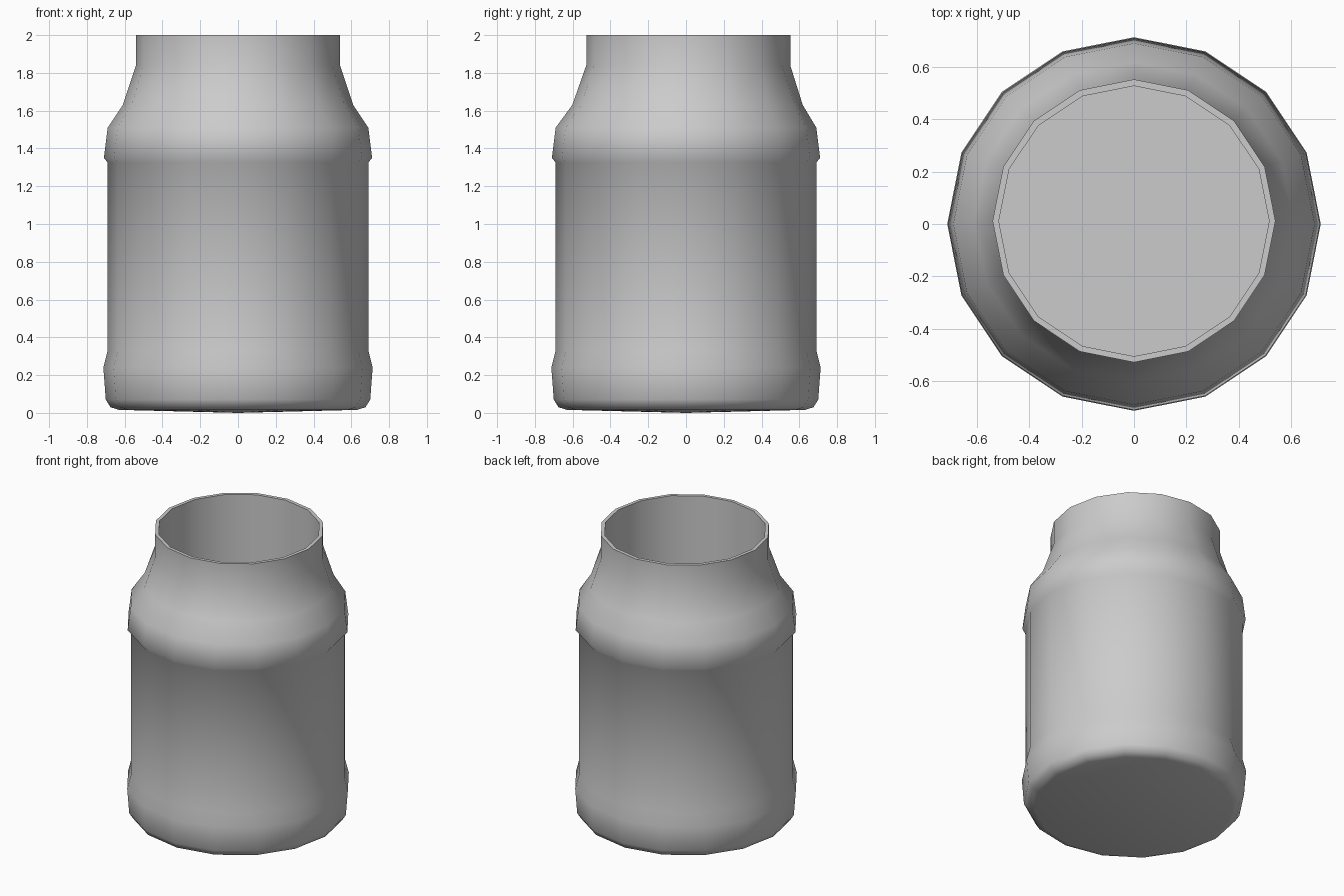
import bpy, bmesh, math

if "Cube" in bpy.data.objects:
    bpy.data.objects.remove(bpy.data.objects["Cube"])

SIDES = 16

# Profile: radius, height, y shift (neck sits slightly off centre)
profile = [
    # outer wall, bottom to rim
    (0.63, 0.016, 0), (0.675, 0.03, 0), (0.70, 0.07, 0), (0.713, 0.24, 0),
    (0.69, 0.33, 0), (0.69, 1.325, 0), (0.71, 1.35, 0), (0.69, 1.51, 0),
    (0.61, 1.63, 0.008), (0.54, 1.84, 0.012), (0.54, 2.0, 0.012),
    # inner wall, rim to floor
    (0.516, 2.0, 0.011), (0.516, 0.08, 0.011),
]

bm = bmesh.new()
rings = []
for r, z, dy in profile:
    rings.append([bm.verts.new((r * math.cos(2 * math.pi * i / SIDES),
                                r * math.sin(2 * math.pi * i / SIDES) + dy, z))
                  for i in range(SIDES)])

# Walls
for a, b in zip(rings, rings[1:]):
    for i in range(SIDES):
        j = (i + 1) % SIDES
        bm.faces.new((a[i], a[j], b[j], b[i]))

# Slightly bulged underside and flat inner floor
base = bm.verts.new((0, 0, 0))
for i in range(SIDES):
    bm.faces.new((rings[0][(i + 1) % SIDES], rings[0][i], base))
bm.faces.new(rings[-1])
bmesh.ops.recalc_face_normals(bm, faces=bm.faces)

mesh = bpy.data.meshes.new("jar")
bm.to_mesh(mesh)
bm.free()
jar = bpy.data.objects.new("jar", mesh)
bpy.context.collection.objects.link(jar)

# Smooth shading with a crisp rim
bpy.context.view_layer.objects.active = jar
jar.select_set(True)
bpy.ops.object.shade_smooth_by_angle(angle=math.radians(60))
